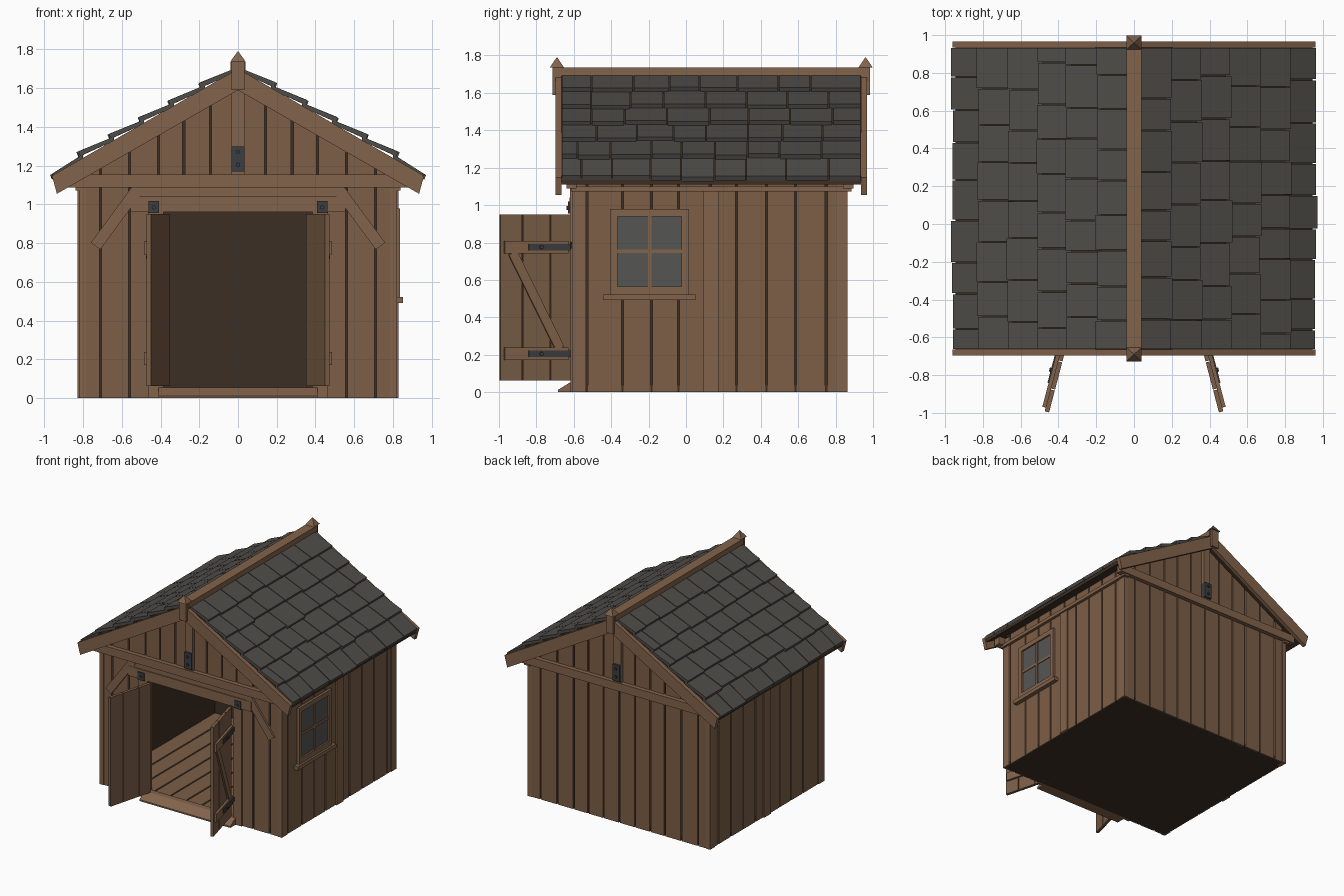
import bpy, bmesh, math, random
from mathutils import Vector

cube = bpy.data.objects.get("Cube")
if cube:
    bpy.data.objects.remove(cube)
random.seed(4)


def material(name, colour):
    m = bpy.data.materials.new(name)
    m.use_nodes = True
    m.diffuse_color = (*colour, 1)
    bsdf = m.node_tree.nodes["Principled BSDF"]
    bsdf.inputs["Base Color"].default_value = (*colour, 1)
    bsdf.inputs["Roughness"].default_value = 0.9
    return m


PLANK = material("plank brown", (0.20, 0.112, 0.063))
TRIM = material("trim brown", (0.225, 0.125, 0.07))
DARK = material("dark brown", (0.046, 0.028, 0.017))
SLATE = material("slate grey", (0.08, 0.074, 0.066))
IRON = material("iron grey", (0.045, 0.047, 0.052))
GLASS = material("window grey", (0.09, 0.092, 0.088))

parts = {}


def prism(name, mat, profile, a, b, place=lambda u, v, w: (u, w, v)):
    """Extrude a (u, v) profile from w=a to w=b; by default u=x, v=z, w=y."""
    if name not in parts:
        parts[name] = (bmesh.new(), mat)
    bm = parts[name][0]
    ends = [[bm.verts.new(place(u, v, w)) for u, v in profile] for w in (a, b)]
    faces = [bm.faces.new(e) for e in ends]
    for i in range(len(profile)):
        j = (i + 1) % len(profile)
        faces.append(bm.faces.new((ends[0][i], ends[0][j], ends[1][j], ends[1][i])))
    bmesh.ops.recalc_face_normals(bm, faces=faces)


def rect(u0, u1, v0, v1):
    return [(u0, v0), (u1, v0), (u1, v1), (u0, v1)]


def box(name, mat, x0, x1, y0, y1, z0, z1):
    prism(name, mat, rect(x0, x1, z0, z1), y0, y1)


def disc(u, v, r=0.011):
    return [(u + r * math.cos(i * math.pi / 4), v + r * math.sin(i * math.pi / 4)) for i in range(8)]


def strip(p, q, width):
    """Outline of a straight bar between two points."""
    p, q = Vector(p), Vector(q)
    n = (q - p).normalized().orthogonal() * width / 2
    return [tuple(c) for c in (p + n, q + n, q - n, p - n)]


def along_side(side):
    return lambda u, v, w: (side * w, u, v)


def mirrored(side):
    return lambda u, v, w: (side * u, w, v)


W, FRONT, BACK = 0.82, -0.605, 0.86
SLOPE, GAP = 0.565, 0.006


def under_roof(x):
    return 1.66 - SLOPE * abs(x)


# Floor
box("foundation", DARK, -W + .01, W - .01, FRONT + .01, BACK - .01, 0, 0.035)
for i in range(11):
    x = -0.78 + i * 0.142
    box("floor_boards", PLANK, x + GAP, x + 0.142 - GAP, FRONT + .02, BACK - .05, 0.03, 0.05)

# Gable walls: boards over a dark backing, with a doorway in front
edges = [0, 0.142, 0.28, 0.41, 0.56, 0.71, 0.79]
for side in (-1, 1):
    for x0, x1 in zip(edges, edges[1:]):
        for end, y, inward in (("front", FRONT, 1), ("back", BACK, -1)):
            bottom = 0.98 if end == "front" and x1 < 0.42 else 0
            for name, mat, gap, near, far in (("boards", PLANK, GAP, 0, 0.02),
                                              ("backing", DARK, 0, 0.015, 0.04)):
                l, r = x0 + gap, x1 - gap
                prism(end + "_wall_" + name, mat,
                      [(l, bottom), (r, bottom), (r, under_roof(r)), (l, under_roof(l))],
                      y + inward * near, y + inward * far, mirrored(side))

# Side walls
side_edges = [-0.53, -0.34, -0.185, -0.04, 0.13, 0.27, 0.43, 0.585, 0.75, 0.81]
for side in (-1, 1):
    place = along_side(side)
    prism("side_wall_backing", DARK, rect(FRONT + .02, BACK - .02, 0, 1.17), W - .04, W - .015, place)
    for y0, y1 in zip(side_edges, side_edges[1:]):
        prism("side_wall_boards", PLANK, rect(y0 + GAP, y1 - GAP, 0, 1.17), W - .02, W - .003, place)
    prism("side_post", TRIM, rect(0.09, 0.175, 0, 1.08), W - .02, W + .008, place)
    prism("wall_plate", TRIM, rect(FRONT - .01, BACK + .025, 1.072, 1.10), W - .03, W + .02, place)
    prism("corner_post", TRIM, rect(FRONT - .004, -0.535, 0, 1.15), W - .035, W + .002, place)
    prism("corner_post", TRIM, rect(0.80, BACK + .004, 0, 1.15), W - .035, W + .002, place)

# Gable framing: tie beam, king post, iron plate, barge boards, finial
for y, out in ((FRONT, -1), (BACK, 1)):
    box("tie_beam", TRIM, -0.88, 0.88, y - out * .02, y + out * .035, 1.088, 1.155)
    box("king_post", TRIM, -0.033, 0.033, y - out * .02, y + out * .025, 1.155, 1.62)
    box("gable_plate", IRON, -0.033, 0.033, y, y + out * .042, 1.17, 1.30)
    for z in (1.205, 1.27):
        prism("gable_bolts", IRON, disc(0, z), y, y + out * .052)
    edge = -0.665 if out < 0 else 0.935
    for side in (-1, 1):
        prism("barge_board", TRIM, [(0, 1.59), (0.935, 1.055), (0.96, 1.148), (0, 1.70)],
              edge, edge + out * .032, mirrored(side))
    mid = edge + out * .025
    box("finial_post", TRIM, -0.033, 0.033, mid - .025, mid + .025, 1.59, 1.74)
    # Pyramid cap
    cap = bmesh.new()
    base = [cap.verts.new((sx * .04, mid + sy * .037, 1.737)) for sx, sy in ((-1, -1), (1, -1), (1, 1), (-1, 1))]
    tip = cap.verts.new((0, mid, 1.792))
    cap.faces.new(base[::-1])
    for i in range(4):
        cap.faces.new((base[i], base[(i + 1) % 4], tip))
    parts["front_finial_cap" if out < 0 else "back_finial_cap"] = (cap, TRIM)

# Roof deck, ridge and overlapping shingles
box("ridge_board", TRIM, -0.04, 0.04, -0.69, 0.965, 1.69, 1.735)
rows = [0.965, 0.83, 0.67, 0.515, 0.36, 0.20, 0.03]
for side in (-1, 1):
    prism("roof_deck", DARK, [(0, 1.645), (0.945, 1.645 - SLOPE * .945), (0.945, 1.69 - SLOPE * .945), (0, 1.69)],
          -0.665, 0.935, mirrored(side))
    for r, (low, high) in enumerate(zip(rows, rows[1:])):
        y, first = -0.665, True
        while y < 0.934:
            end = y + (random.uniform(0.08, 0.2) if first else random.uniform(0.16, 0.23))
            end = 0.935 if end > 0.86 else end
            first = False
            butt = low + random.uniform(-0.008, 0.006)
            up = max(high - 0.03, 0.02)
            zb = 1.74 - SLOPE * butt - (0.04 if r == 0 else 0)
            zu = 1.712 - SLOPE * up
            prism("shingles", SLATE, [(butt, zb), (up, zu), (up, zu - .022), (butt - .01, zb - .024)],
                  y + .003, end - .003, mirrored(side))
            y = end

# Doorway: posts, lintel, corner braces, iron brackets, sloping threshold
box("lintel", TRIM, -0.555, 0.555, FRONT - .018, FRONT + .04, 0.96, 1.04)
box("lintel_cap", TRIM, -0.52, 0.52, FRONT - .01, FRONT + .03, 1.04, 1.09)
for side in (-1, 1):
    place = mirrored(side)
    prism("door_post", TRIM, rect(0.385, 0.465, 0, 0.97), FRONT - .012, FRONT + .05, place)
    prism("corner_brace", TRIM, strip((0.735, 0.785), (0.515, 1.085), 0.06), FRONT - .016, FRONT + .01, place)
    prism("lintel_bracket", IRON, rect(0.407, 0.463, 0.955, 1.018), FRONT, FRONT - .026, place)
    prism("lintel_bolts", IRON, disc(0.435, 0.985), FRONT, FRONT - .034, place)
prism("threshold", TRIM, [(-0.685, 0), (-0.57, 0), (-0.57, 0.055), (-0.615, 0.055), (-0.685, 0.012)],
      -0.41, 0.41, along_side(1))

# Open door leaves: u runs from hinge to free edge, w out of the outer face
along = Vector((0.1, -0.38)).normalized()
outward = Vector((-along.y, along.x))
hinge = Vector((0.362, -0.617))
for side, label in ((1, "left"), (-1, "right")):
    def place(u, v, w):
        p = hinge + along * u + outward * w
        return (side * p.x, p.y, v)
    for a, b in ((0, 0.114), (0.114, 0.268), (0.268, 0.393)):
        prism(label + "_door_boards", PLANK, rect(a + .003, b - .003, 0.062, 0.95), -0.012, 0.012, place)
    for z in (0.205, 0.775):
        prism(label + "_door_ledges", TRIM, rect(0.02, 0.37, z - .034, z + .034), 0.01, 0.03, place)
        prism(label + "_door_straps", IRON, rect(-0.01, 0.24, z - .018, z + .018), 0.02, 0.036, place)
        prism(label + "_door_bolts", IRON, disc(0.17, z), 0.03, 0.044, place)
    prism(label + "_door_brace", TRIM, strip((0.065, 0.235), (0.325, 0.745), 0.05), 0.01, 0.026, place)

# Window on the left wall
place = along_side(1)
prism("window_glass", GLASS, rect(-0.38, -0.01, 0.55, 0.95), W - .01, W + .003, place)
for outline in (rect(-0.405, -0.367, 0.52, 0.98), rect(-0.023, 0.017, 0.52, 0.98),
                rect(-0.367, -0.023, 0.94, 0.98), rect(-0.367, -0.023, 0.52, 0.565)):
    prism("window_frame", TRIM, outline, W - .02, W + .016, place)
prism("window_bars", TRIM, rect(-0.204, -0.184, 0.56, 0.945), W - .005, W + .010, place)
prism("window_bars", TRIM, rect(-0.37, -0.02, 0.743, 0.763), W - .005, W + .009, place)
prism("window_sill", TRIM, rect(-0.445, 0.052, 0.492, 0.523), W - .02, W + .032, place)

# Turn every gathered part into an object
for name, (bm, mat) in parts.items():
    bmesh.ops.recalc_face_normals(bm, faces=bm.faces)
    mesh = bpy.data.meshes.new(name)
    bm.to_mesh(mesh)
    bm.free()
    mesh.materials.append(mat)
    bpy.context.collection.objects.link(bpy.data.objects.new(name, mesh))
